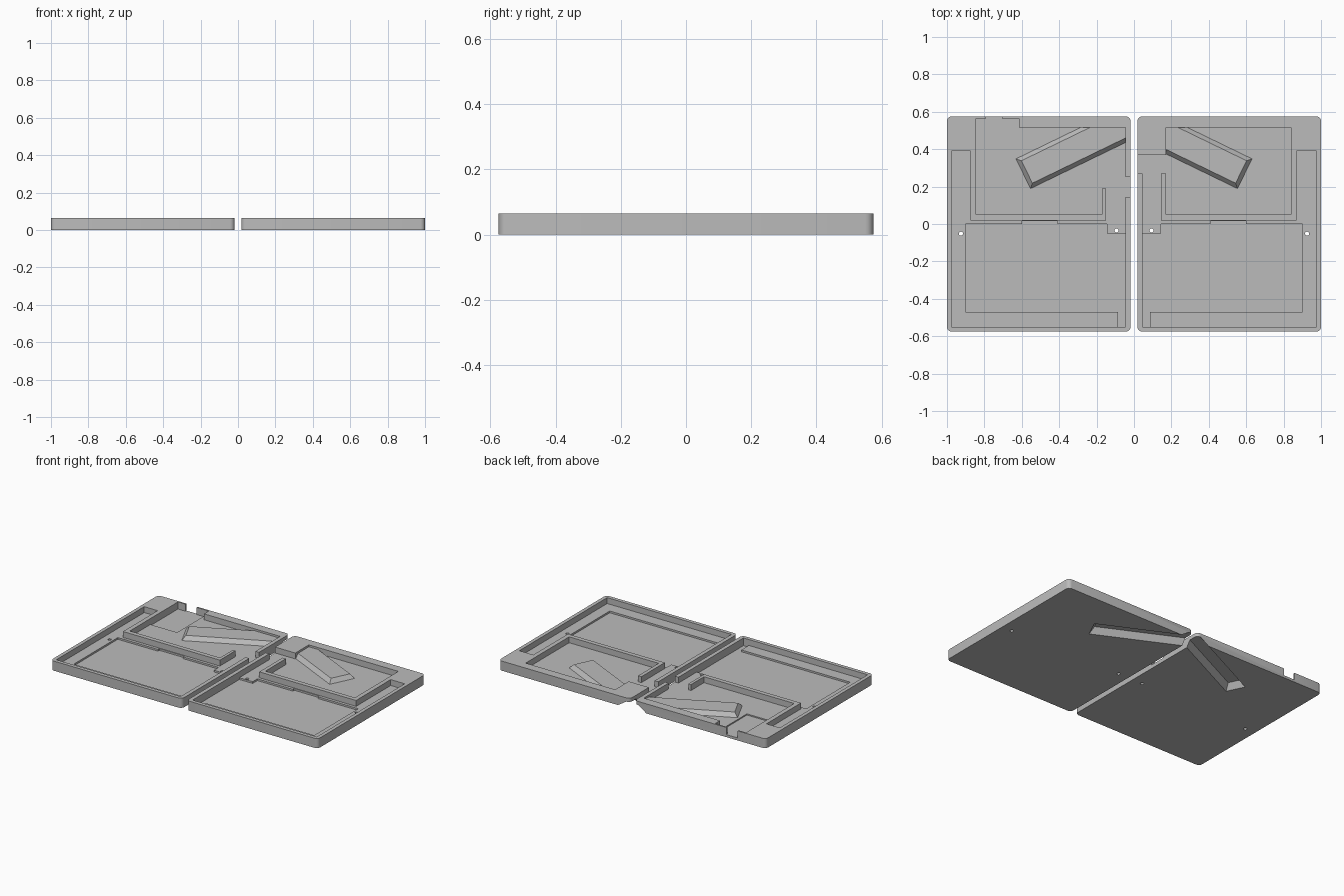
import bpy, bmesh
from mathutils import Vector

old = bpy.data.objects.get("Cube")
if old:
    bpy.data.objects.remove(old)

GREY = (0.5, 0.5, 0.5, 1)
mat = bpy.data.materials.new("light grey plastic")
mat.use_nodes = True
mat.diffuse_color = GREY
mat.node_tree.nodes["Principled BSDF"].inputs["Base Color"].default_value = GREY

TOP, SHELF, FLOOR = 0.065, 0.025, 0.013


def prism(name, low, z0, z1, side, high=None, bevel=0):
    """Closed solid between a lower and an upper outline."""
    bm = bmesh.new()
    a = [bm.verts.new((p[0] * side, p[1], z0)) for p in low]
    b = [bm.verts.new((p[0] * side, p[1], z1)) for p in (high or low)]
    bm.faces.new(a)
    bm.faces.new(b)
    for i in range(len(a)):
        j = (i + 1) % len(a)
        bm.faces.new((a[i], a[j], b[j], b[i]))
    if bevel:
        edges = [bm.edges.get((u, v)) for u, v in zip(a, b)]
        bmesh.ops.bevel(bm, geom=edges, offset=bevel, segments=4,
                        profile=0.5, affect='EDGES')
    bmesh.ops.recalc_face_normals(bm, faces=bm.faces)
    mesh = bpy.data.meshes.new(name)
    bm.to_mesh(mesh)
    bm.free()
    mesh.materials.append(mat)
    ob = bpy.data.objects.new(name, mesh)
    bpy.context.collection.objects.link(ob)
    return ob


def cut(target, cutter):
    """Subtract the cutter from the target and discard it."""
    cutter.hide_render = True
    mod = target.modifiers.new("cut", 'BOOLEAN')
    mod.operation, mod.solver, mod.object = 'DIFFERENCE', 'EXACT', cutter
    bpy.context.view_layer.objects.active = target
    bpy.ops.object.modifier_apply(modifier=mod.name)
    bpy.data.objects.remove(cutter)


def box(x0, x1, y0, y1):
    return [(x0, y0), (x1, y0), (x1, y1), (x0, y1)]


def channel(inset):
    """Angled strip running from inside the tray out past the back inner corner."""
    near, far = Vector((0.555, 0.185)), Vector((0.635, 0.35))
    across = (far - near).normalized()
    along = Vector((-across.y, across.x))
    near, far = near + inset * (across + along), far + inset * (along - across)
    return [near, far, far + along * 0.9, near + along * 0.9]


# Raised rim layouts, measured outward from the middle seam
left_cavity = [
    (.045, -.55), (.975, -.55), (.975, .39), (.87, .39), (.87, .02), (.145, .02),
    (.145, .27), (.17, .27), (.17, .05), (.84, .05), (.84, .515), (.17, .515),
    (.17, .37), (0, .37), (0, .27), (.045, .27)]
right_cavity = [
    (.045, -.55), (.975, -.55), (.975, .39), (.875, .39), (.875, .02), (.15, .02),
    (.15, .19), (.17, .19), (.17, .05), (.845, .05), (.845, .565), (.615, .565),
    (.615, .515), (.045, .515), (.045, .25), (0, .25), (0, .145), (.045, .145)]
pocket = [
    (.045, -.55), (.085, -.55), (.085, -.47), (.9, -.47), (.9, 0), (.6, 0),
    (.6, .015), (.41, .015), (.41, 0), (.145, 0), (.145, -.05), (.045, -.05)]

for name, side, layout in (("left_tray", 1, left_cavity), ("right_tray", -1, right_cavity)):
    tray = prism(name, box(.018, 1, -.575, .575), 0, TOP, side, bevel=.025)

    # Main cavity, leaving the sloped ridge standing on its floor
    cavity = prism("cavity", layout, SHELF, TOP + .05, side)
    cut(cavity, prism("ridge", channel(-.005), SHELF - .01, .052, side, channel(.025)))
    cut(tray, cavity)

    # Deeper panel pocket
    cut(tray, prism("pocket", pocket, FLOOR, SHELF + .02, side))

    # Groove under the ridge
    cut(tray, prism("groove", channel(.018), -.015, .04, side, channel(.055)))

    # Screw holes
    for x, y in ((.925, -.052), (.093, -.035)):
        bm = bmesh.new()
        bmesh.ops.create_circle(bm, segments=16, radius=.011)
        ring = [(v.co.x + x, v.co.y + y) for v in bm.verts]
        bm.free()
        cut(tray, prism("hole", ring, -.05, .1, side))

    # Connector seat and its opening through the back rim
    if side < 0:
        cut(tray, prism("seat", box(.645, .845, .27, .565), FLOOR + .004, SHELF + .02, side))
        cut(tray, prism("opening", box(.705, .79, .55, .6), FLOOR + .004, TOP + .05, side))

    bpy.ops.object.select_all(action='DESELECT')
    tray.select_set(True)
    bpy.context.view_layer.objects.active = tray
    bpy.ops.object.shade_smooth_by_angle()
